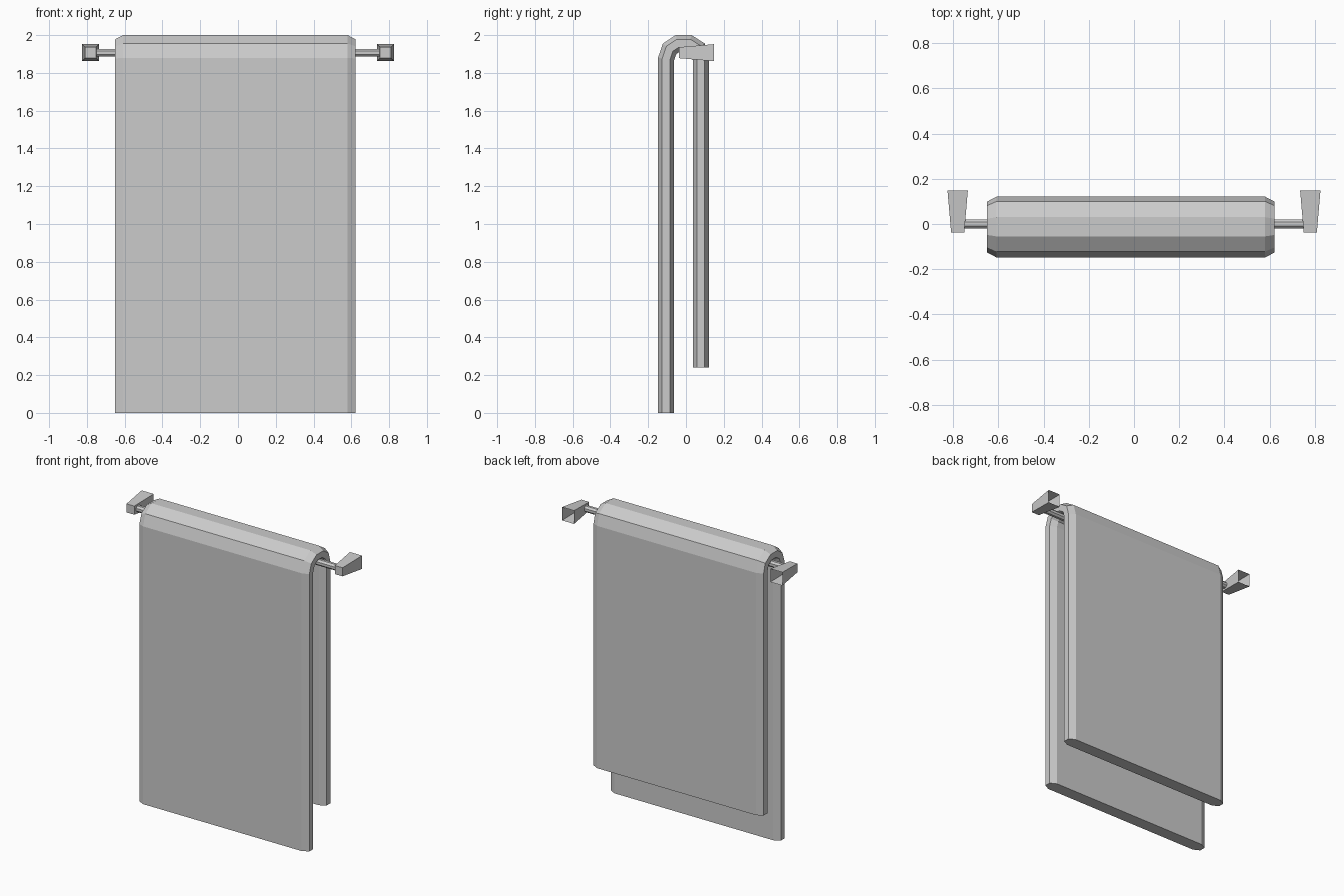
import bpy, bmesh, math
from mathutils import Vector

if "Cube" in bpy.data.objects:
    bpy.data.objects.remove(bpy.data.objects["Cube"])


def make_object(name, rings, cap_start=True, cap_end=True):
    """Skin a list of equal-length point rings into one flat-shaded object."""
    bm = bmesh.new()
    loops = [[bm.verts.new(p) for p in ring] for ring in rings]
    n = len(rings[0])
    for a, b in zip(loops, loops[1:]):
        for i in range(n):
            j = (i + 1) % n
            bm.faces.new((a[i], a[j], b[j], b[i]))
    if cap_start:
        bm.faces.new(loops[0][::-1])
    if cap_end:
        bm.faces.new(loops[-1])
    bmesh.ops.recalc_face_normals(bm, faces=bm.faces)
    mesh = bpy.data.meshes.new(name)
    bm.to_mesh(mesh)
    bm.free()
    obj = bpy.data.objects.new(name, mesh)
    bpy.context.collection.objects.link(obj)
    return obj


# Towel: chamfered section swept along the draped outer path (y, z)
path = [Vector(p) for p in (
    (-0.148, 0), (-0.148, 1.88), (-0.122, 1.955), (-0.055, 2.0),
    (0.03, 2.0), (0.1, 1.955), (0.121, 1.88), (0.121, 0.24))]
x0, x1, cx = -0.65, 0.622, 0.042
thick, ct = 0.085, 0.022
section = [(x0 + cx, 0), (x1 - cx, 0), (x1, ct), (x1, thick - ct),
           (x1 - cx, thick), (x0 + cx, thick), (x0, thick - ct), (x0, ct)]


def inward(a, b):
    d = (b - a).normalized()
    return Vector((d.y, -d.x))


normals = [inward(a, b) for a, b in zip(path, path[1:])]
rings = []
for i, p in enumerate(path):
    n0 = normals[max(i - 1, 0)]
    n1 = normals[min(i, len(normals) - 1)]
    mitre = (n0 + n1) / (1 + n0.dot(n1))
    rings.append([(x, p.x + mitre.x * d, p.y + mitre.y * d) for x, d in section])
make_object("towel", rings)

# Rail: eight-sided bar
BAR_Z, BAR_R = 1.907, 0.022
angles = [math.radians(22.5 + 45 * k) for k in range(8)]
make_object("rail", [[(x, BAR_R * math.cos(a), BAR_Z + BAR_R * math.sin(a))
                      for a in angles] for x in (-0.765, 0.765)])

# Wall brackets: tapered square sleeves, open at the wall end
for side, name in ((-1, "left_bracket"), (1, "right_bracket")):
    corners = [(-1, -1), (1, -1), (1, 1), (-1, 1)]
    make_object(name, [[(side * 0.78 + h * u, y, BAR_Z + h * v) for u, v in corners]
                       for y, h in ((-0.037, 0.029), (0.148, 0.045))],
                cap_end=False)
